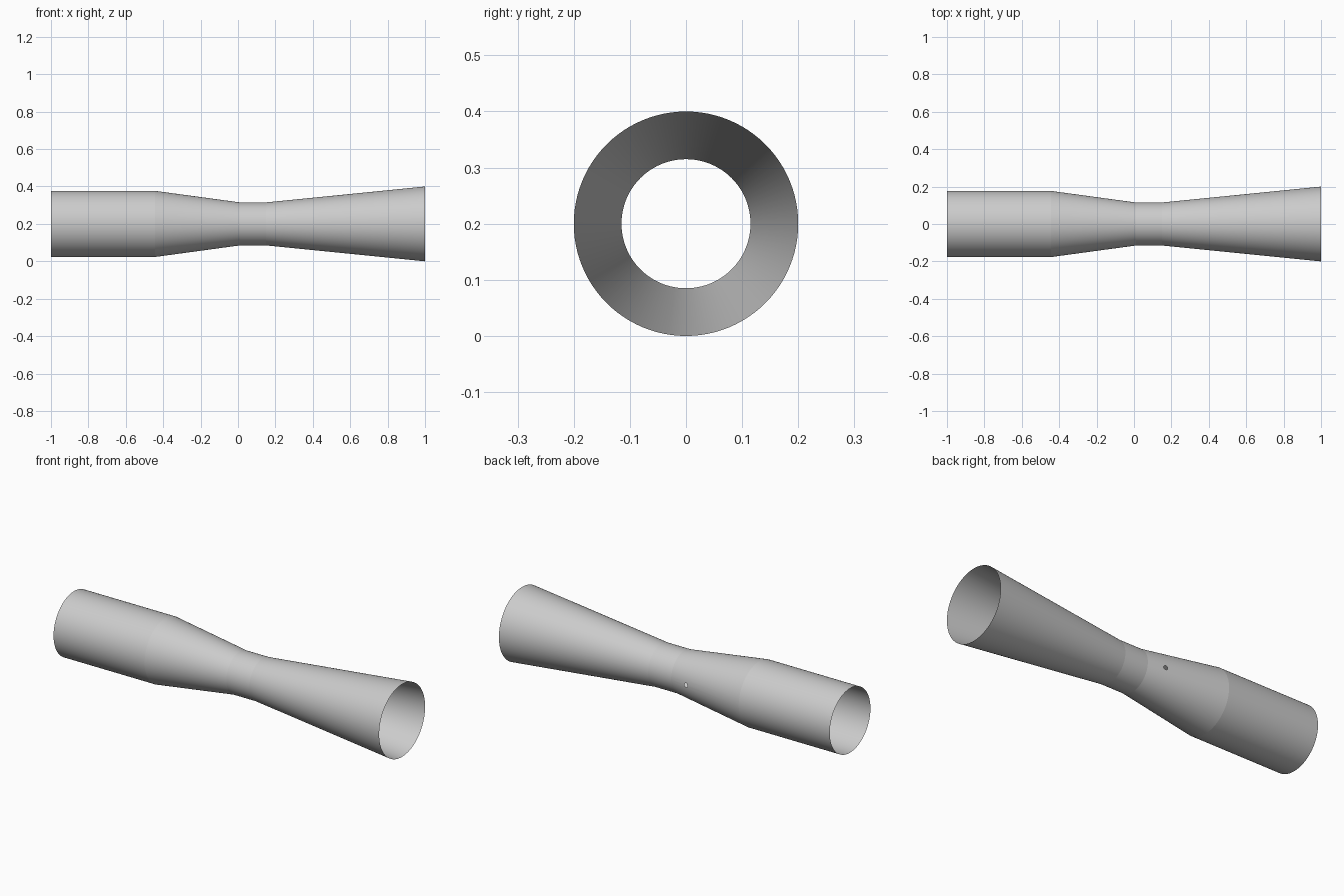
import bpy, bmesh, math
from mathutils import Vector

if "Cube" in bpy.data.objects:
    bpy.data.objects.remove(bpy.data.objects["Cube"])

SEGMENTS = 96
AXIS_Z = 0.2
HOLE_X, HOLE_R, HOLE_SIDES = -0.09, 0.011, 16

# Light grey metal
grey = bpy.data.materials.new("light_grey")
grey.use_nodes = True
color = (0.6, 0.6, 0.6, 1)
grey.diffuse_color = color
grey.node_tree.nodes["Principled BSDF"].inputs["Base Color"].default_value = color


def cone_radius(x):
    """Radius of the converging section at x."""
    return 0.177 + (0.115 - 0.177) * (x + 0.445) / (0.01 + 0.445)


# Profile: straight inlet, converging cone, throat, flared outlet
profile = [(-1, 0.177), (-0.445, 0.177)]
profile += [(x, cone_radius(x)) for x in (HOLE_X - 0.03, HOLE_X + 0.03)]
profile += [(0.01, 0.115), (0.15, 0.115), (1, 0.2)]

# Open shell spun around the long axis
bm = bmesh.new()
verts = [bm.verts.new((x, r, AXIS_Z)) for x, r in profile]
edges = [bm.edges.new(pair) for pair in zip(verts, verts[1:])]
bmesh.ops.spin(bm, geom=verts + edges, cent=(0, 0, AXIS_Z), axis=(1, 0, 0),
               angle=math.tau, steps=SEGMENTS, use_merge=True)
bmesh.ops.remove_doubles(bm, verts=bm.verts, dist=1e-5)
bmesh.ops.recalc_face_normals(bm, faces=bm.faces)
outer = max(bm.faces, key=lambda f: f.calc_center_median().z)
if outer.normal.z < 0:
    bmesh.ops.reverse_faces(bm, faces=bm.faces)


# Small round pressure tap on the back of the converging cone
center = Vector((HOLE_X, 0, AXIS_Z))


def near(face, limit):
    c = face.calc_center_median()
    return c.y > 0 and abs(c.x - HOLE_X) < limit and abs(c.z - AXIS_Z) < limit


for i in range(HOLE_SIDES):
    a = math.tau * i / HOLE_SIDES
    n = Vector((math.cos(a), 0, math.sin(a)))
    faces = [f for f in bm.faces if near(f, 0.025)]
    geom = set(faces)
    for f in faces:
        geom.update(f.edges, f.verts)
    bmesh.ops.bisect_plane(bm, geom=list(geom), plane_co=center + n * HOLE_R,
                           plane_no=n, dist=1e-6)


def in_hole(face):
    d = face.calc_center_median() - center
    return d.y > 0 and math.hypot(d.x, d.z) < HOLE_R


bmesh.ops.delete(bm, geom=[f for f in bm.faces if in_hole(f)], context="FACES")

mesh = bpy.data.meshes.new("venturi_tube")
bm.to_mesh(mesh)
bm.free()
mesh.materials.append(grey)
tube = bpy.data.objects.new("venturi_tube", mesh)
bpy.context.collection.objects.link(tube)

# Smooth around the tube, crisp where the sections meet
bpy.ops.object.select_all(action="DESELECT")
tube.select_set(True)
bpy.context.view_layer.objects.active = tube
bpy.ops.object.shade_smooth_by_angle(angle=math.radians(4.7))
